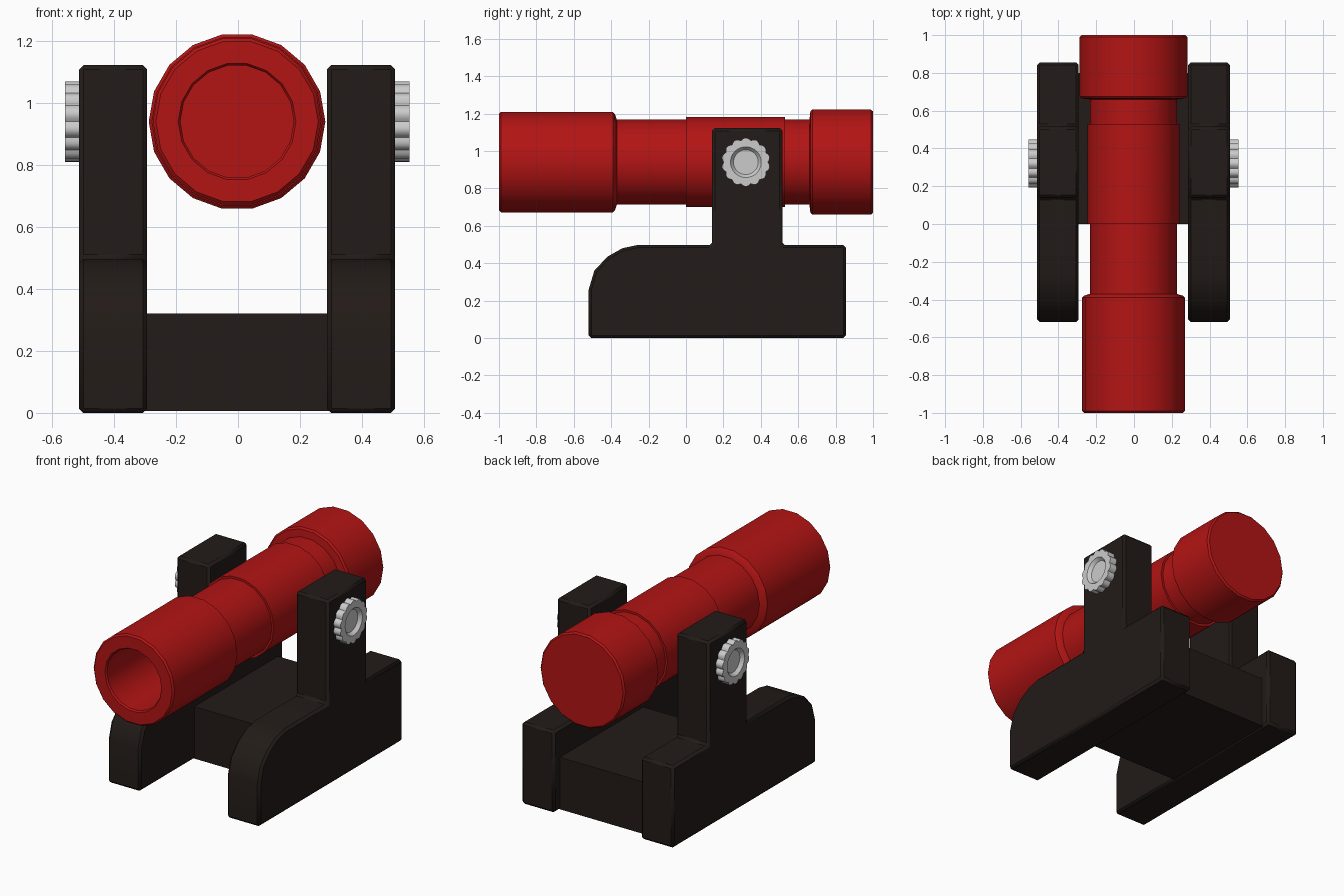
import bpy, bmesh
from math import pi, sin, cos, radians
from mathutils import Vector

if "Cube" in bpy.data.objects:
    bpy.data.objects.remove(bpy.data.objects["Cube"])

CX, AXIS_Z, PIN_Y = -0.003, 0.94, 0.32


def material(name, rgb):
    m = bpy.data.materials.new(name)
    m.diffuse_color = (*rgb, 1)
    m.use_nodes = True
    m.node_tree.nodes["Principled BSDF"].inputs["Base Color"].default_value = m.diffuse_color
    return m


def finish(bm, name, mat=None, loc=(0, 0, 0)):
    bmesh.ops.recalc_face_normals(bm, faces=bm.faces)
    me = bpy.data.meshes.new(name)
    bm.to_mesh(me)
    bm.free()
    ob = bpy.data.objects.new(name, me)
    ob.location = loc
    bpy.context.collection.objects.link(ob)
    if mat:
        me.materials.append(mat)
    bpy.ops.object.select_all(action='DESELECT')
    ob.select_set(True)
    bpy.context.view_layer.objects.active = ob
    bpy.ops.object.shade_smooth_by_angle(angle=radians(30))
    return ob


def loft(bm, loops):
    """Bridge equal-sized loops of points and cap both ends."""
    rings = [[bm.verts.new(p) for p in loop] for loop in loops]
    for a, b in zip(rings, rings[1:]):
        for i in range(len(a)):
            j = (i + 1) % len(a)
            bm.faces.new((a[i], a[j], b[j], b[i]))
    bm.faces.new(rings[0])
    bm.faces.new(rings[-1])


def mirror_x(ob):
    ob.modifiers.new("mirror", 'MIRROR').use_axis[0] = True


red = material("red", (0.45, 0.007, 0.007))
black = material("black", (0.016, 0.011, 0.009))

# Barrel: 18-sided lathe, from the bore floor out round the muzzle to the breech
profile = [(-0.38, 0.183), (-0.99, 0.183), (-1.0, 0.19),
           (-1.0, 0.262), (-0.99, 0.272), (-0.39, 0.272), (-0.38, 0.262),
           (-0.37, 0.231), (0.0, 0.231), (0.0, 0.244), (0.53, 0.244),
           (0.53, 0.231), (0.66, 0.231), (0.665, 0.275), (0.675, 0.285),
           (0.99, 0.285), (1.0, 0.275)]
bm = bmesh.new()
loft(bm, [[Vector((r * cos(2 * pi * i / 18), y, r * sin(2 * pi * i / 18)))
           for i in range(18)] for y, r in profile])
finish(bm, "barrel", red, (CX, 0, AXIS_Z))

# Carriage cheeks: side profile extruded in x, bevelled and mirrored
outline = [(-0.52, 0), (-0.52, 0.26), (-0.49, 0.36), (-0.42, 0.435),
           (-0.34, 0.48), (-0.26, 0.497), (0.14, 0.497), (0.14, 1.122),
           (0.515, 1.122), (0.515, 0.497), (0.855, 0.497), (0.855, 0)]
bm = bmesh.new()
loft(bm, [[Vector((x, y, z)) for y, z in outline] for x in (0.29, 0.51)])
cheeks = finish(bm, "carriage_cheeks", black, (CX, 0, 0))
bev = cheeks.modifiers.new("bevel", 'BEVEL')
bev.width, bev.segments, bev.limit_method = 0.014, 1, 'ANGLE'
bev.angle_limit = radians(45)
mirror_x(cheeks)

# Crosspiece joining the cheeks
bm = bmesh.new()
bmesh.ops.create_cube(bm, size=1)
bmesh.ops.scale(bm, vec=(0.60, 0.80, 0.315), verts=bm.verts)
finish(bm, "crosspiece", black, (CX, 0.40, 0.1635))

# Trunnion knobs: scalloped rim with a dished centre
TEETH, STEPS = 14, 6
N = TEETH * STEPS


def knob_loop(x, r, scallop):
    pts = []
    for i in range(N):
        a = 2 * pi * i / N
        rr = r - scallop * (1 - abs(sin(TEETH * a / 2)))
        pts.append(Vector((x, rr * cos(a), rr * sin(a))))
    return pts


bm = bmesh.new()
loft(bm, [knob_loop(0.49, 0.13, 0.012), knob_loop(0.556, 0.13, 0.012),
          knob_loop(0.556, 0.082, 0), knob_loop(0.536, 0.066, 0)])
knobs = finish(bm, "trunnion_knobs", None, (CX, PIN_Y, AXIS_Z))
mirror_x(knobs)
